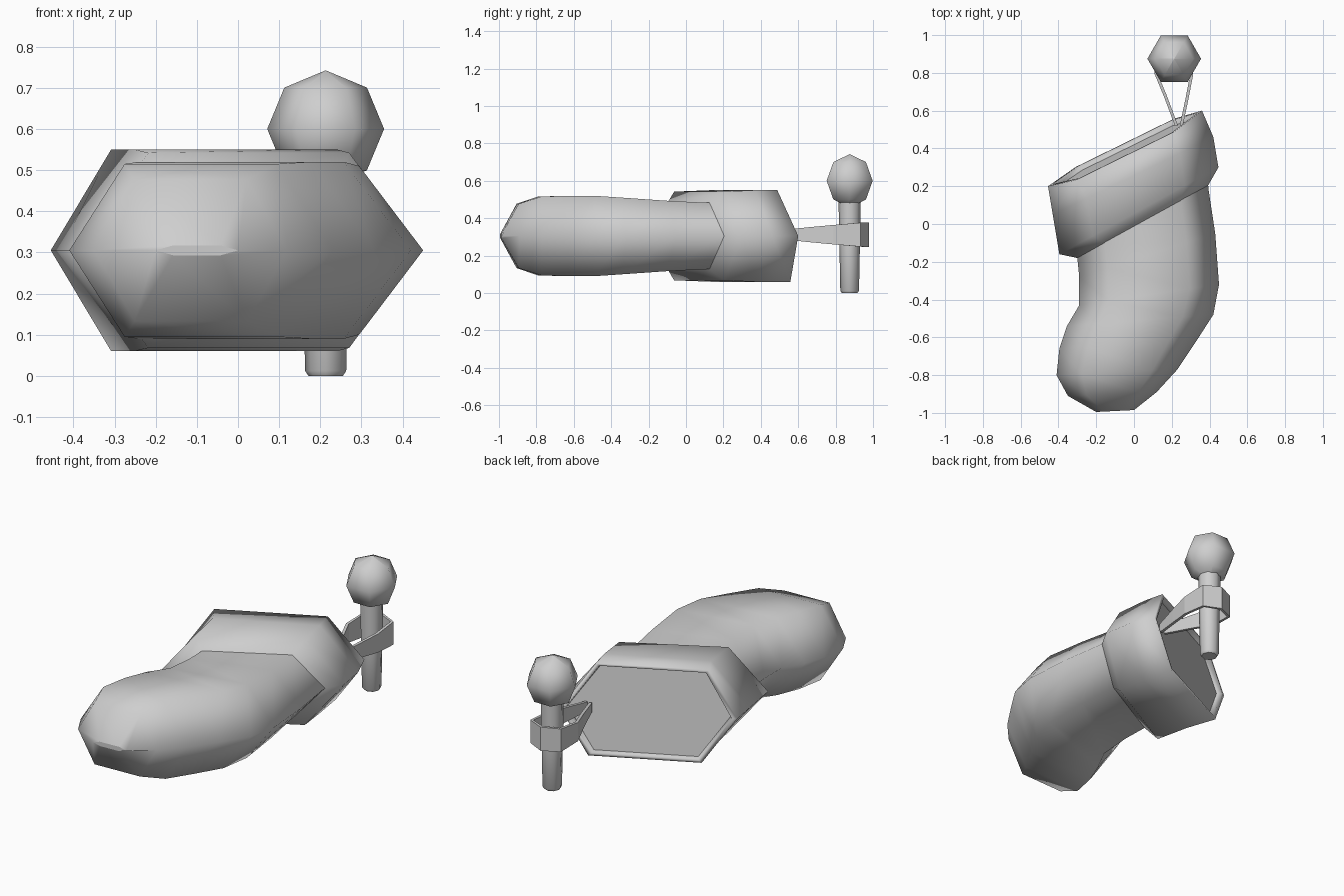
import bpy, bmesh, math
from mathutils import Vector

cube = bpy.data.objects.get("Cube")
if cube:
    bpy.data.objects.remove(cube, do_unlink=True)

grey = bpy.data.materials.new("plain grey")
grey.use_nodes = True
grey.diffuse_color = (0.62, 0.62, 0.62, 1)
grey.node_tree.nodes["Principled BSDF"].inputs["Base Color"].default_value = grey.diffuse_color

MID = 0.305  # height of the side points of the stocking


def loft(name, rings, caps=True):
    """Skin a row of equally sized point rings; sides smooth, end caps flat."""
    bm = bmesh.new()
    rows = [[bm.verts.new(p) for p in ring] for ring in rings]
    for a, b in zip(rows, rows[1:]):
        for i in range(len(a)):
            j = (i + 1) % len(a)
            bm.faces.new((a[i], a[j], b[j], b[i])).smooth = True
    if caps:
        bm.faces.new(rows[0])
        bm.faces.new(rows[-1])
    bmesh.ops.recalc_face_normals(bm, faces=bm.faces)
    mesh = bpy.data.meshes.new(name)
    bm.to_mesh(mesh)
    bm.free()
    mesh.materials.append(grey)
    obj = bpy.data.objects.new(name, mesh)
    bpy.context.collection.objects.link(obj)
    return obj


def hexagon(left, right, h, inset=0.21, lean=(0, 0)):
    """Flat-topped section between two side points; lean shifts top and bottom in y."""
    a, b = Vector((*left, MID)), Vector((*right, MID))
    near, far = a.lerp(b, inset), a.lerp(b, 1 - inset)
    top, low = Vector((0, lean[0], h)), Vector((0, lean[1], -h))
    return [a, near + top, far + top, b, far + low, near + low]


def circle(x, y, z, r, n):
    return [(x + r * math.cos(i * math.tau / n), y + r * math.sin(i * math.tau / n), z)
            for i in range(n)]


# Stocking foot and leg, from inside the cuff to the toe
sections = [
    ((-0.33, 0.08), (0.38, 0.35), 0.175),
    ((-0.30, -0.18), (0.395, 0.18), 0.178),
    ((-0.29, -0.28), (0.43, -0.05), 0.188),
    ((-0.29, -0.43), (0.45, -0.32), 0.205),
    ((-0.355, -0.54), (0.42, -0.48), 0.215),
    ((-0.395, -0.66), (0.33, -0.62), 0.215),
    ((-0.41, -0.80), (0.23, -0.77), 0.21),
    ((-0.35, -0.91), (0.12, -0.89), 0.172),
    ((-0.20, -0.995), (0.0, -0.985), 0.012),
]
loft("stocking_body", [hexagon(*s) for s in sections])

# Folded cuff with a shallow recessed opening
rim = hexagon((-0.455, 0.20), (0.36, 0.60), 0.245, 0.18, (-0.04, 0.03))
centre = sum(rim, Vector()) / len(rim)
inward = Vector((0.012, -0.025, 0))
cuff = [
    hexagon((-0.30, -0.18), (0.39, 0.20), 0.175),
    hexagon((-0.395, -0.16), (0.447, 0.30), 0.237),
    hexagon((-0.43, 0.05), (0.42, 0.46), 0.245),
    rim,
    [centre + (p - centre) * 0.94 for p in rim],
    [centre + (p - centre) * 0.92 + inward for p in rim],
]
loft("stocking_cuff", cuff)

# Peg with a tapered shaft and a round faceted head
PX, PY = 0.213, 0.875
loft("peg_shaft", [circle(PX, PY, z, r, 8) for z, r in
                   ((0, 0.042), (0.012, 0.05), (0.26, 0.055), (0.52, 0.06))])
R = 0.142
head = []
for k in range(5):
    t = k * math.pi / 4
    head.append(circle(PX, PY, 0.60 + R * math.cos(t), max(R * math.sin(t), 0.001), 6))
loft("peg_head", head)

# Hanging loop: a ribbon from the cuff corner around the peg and back
path = [(0.225, 0.52, 0.025), (0.165, 0.68, 0.04), (0.115, 0.80, 0.052), (0.125, 0.93, 0.064),
        (0.213, 0.97, 0.066), (0.30, 0.93, 0.064), (0.305, 0.79, 0.052), (0.28, 0.66, 0.04),
        (0.25, 0.52, 0.025)]
ribbon = []
for i, (x, y, h) in enumerate(path):
    before, after = path[max(i - 1, 0)], path[min(i + 1, len(path) - 1)]
    along = Vector((after[0] - before[0], after[1] - before[1], 0)).normalized()
    side = Vector((-along.y, along.x, 0)) * 0.008
    up = Vector((0, 0, h))
    c = Vector((x, y, 0.312))
    ribbon.append([c + side + up, c - side + up, c - side - up, c + side - up])
loop = loft("hanging_loop", ribbon)
for f in loop.data.polygons:
    f.use_smooth = False
